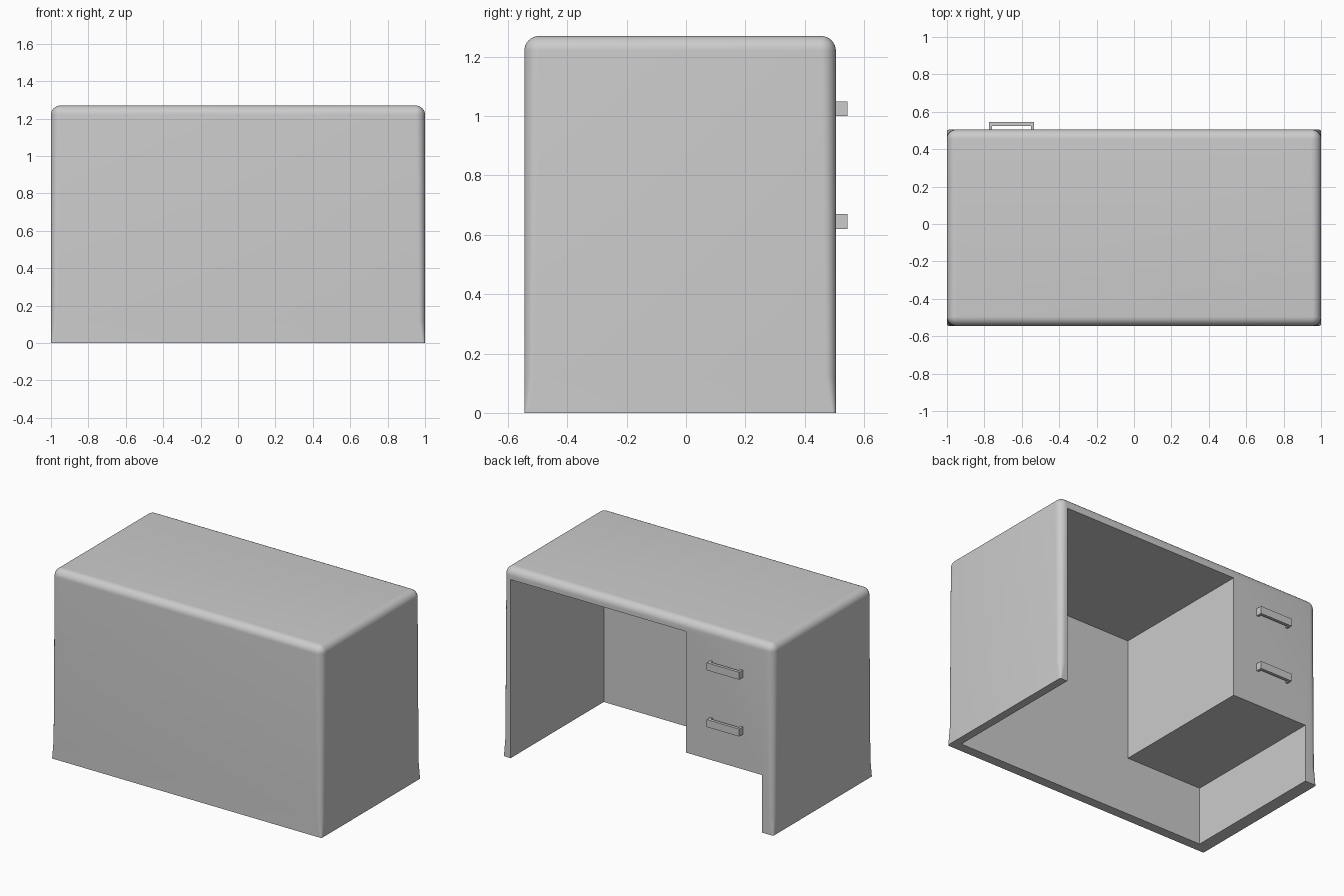
import bpy
import bmesh
from math import cos, sin, pi

cube = bpy.data.objects.get("Cube")
if cube:
    bpy.data.objects.remove(cube, do_unlink=True)

# Overall sizes
FRONT, BACK, HEIGHT, R = -0.545, 0.505, 1.27, 0.05
MID, HALF_Y = (FRONT + BACK) / 2, (BACK - FRONT) / 2

grey = bpy.data.materials.new("light_grey")
grey.use_nodes = True
grey.diffuse_color = (0.6, 0.6, 0.6, 1)
grey.node_tree.nodes["Principled BSDF"].inputs["Base Color"].default_value = (0.6, 0.6, 0.6, 1)


def make_object(name, bm):
    bmesh.ops.recalc_face_normals(bm, faces=bm.faces)
    mesh = bpy.data.meshes.new(name)
    bm.to_mesh(mesh)
    bm.free()
    mesh.materials.append(grey)
    obj = bpy.data.objects.new(name, mesh)
    bpy.context.collection.objects.link(obj)
    return obj


def rounded_ring(bm, inset, radius, z, steps=8):
    """Rounded rectangle of vertices at height z."""
    verts = []
    for corner, (sx, sy) in enumerate([(1, 1), (-1, 1), (-1, -1), (1, -1)]):
        cx = sx * (1 - inset - radius)
        cy = MID + sy * (HALF_Y - inset - radius)
        for i in range(steps + 1):
            a = (corner + i / steps) * pi / 2
            verts.append(bm.verts.new((cx + radius * cos(a), cy + radius * sin(a), z)))
    return verts


def extrude_profile(name, points, y0, y1):
    """Extrude an (x, z) outline along y."""
    bm = bmesh.new()
    face = bm.faces.new([bm.verts.new((x, y0, z)) for x, z in points])
    out = bmesh.ops.extrude_face_region(bm, geom=[face])
    new = [v for v in out["geom"] if isinstance(v, bmesh.types.BMVert)]
    bmesh.ops.translate(bm, verts=new, vec=(0, y1 - y0, 0))
    return make_object(name, bm)


# Desk body: square at the foot, softly rounded on the sides and top
bm = bmesh.new()
levels = [(0, 0.012, 0), (0, 0.035, 0.12)]
for i in range(9):
    a = i / 8 * pi / 2
    levels.append((R * (1 - cos(a)), max(R * cos(a), 0.001), HEIGHT - R + R * sin(a)))
rings = [rounded_ring(bm, *level) for level in levels]
for low, high in zip(rings, rings[1:]):
    for i in range(len(low)):
        j = (i + 1) % len(low)
        bm.faces.new((low[i], low[j], high[j], high[i]))
bm.faces.new(rings[0])
bm.faces.new(rings[-1])
desk = make_object("desk_body", bm)

# Knee space and the gap below the drawers, cut up to the front panel
LEFT, RIGHT, DRAWER_SIDE, DRAWER_BOTTOM, CEILING = 0.945, -0.915, -0.355, 0.385, 1.195
outline = [(LEFT, -0.1), (LEFT, CEILING), (DRAWER_SIDE, CEILING),
           (DRAWER_SIDE, DRAWER_BOTTOM), (RIGHT, DRAWER_BOTTOM), (RIGHT, -0.1)]
cutter = extrude_profile("knee_space_cutter", outline, -0.48, 0.7)
cutter.hide_render = True
cut = desk.modifiers.new("knee_space", "BOOLEAN")
cut.operation = "DIFFERENCE"
cut.solver = "EXACT"
cut.object = cutter
bpy.ops.object.select_all(action="DESELECT")
bpy.context.view_layer.objects.active = desk
desk.select_set(True)
bpy.ops.object.modifier_apply(modifier=cut.name)
bpy.data.objects.remove(cutter, do_unlink=True)
bpy.ops.object.shade_smooth_by_angle(angle=pi / 6)


# Drawer handles: a bar on two posts
def handle(name, z):
    x0, x1, y0, y1 = -0.775, -0.535, BACK - 0.005, 0.545
    post, bar = 0.016, 0.02
    points = [(x0, y0), (x0, y1), (x1, y1), (x1, y0), (x1 - post, y0),
              (x1 - post, y1 - bar), (x0 + post, y1 - bar), (x0 + post, y0)]
    bm = bmesh.new()
    face = bm.faces.new([bm.verts.new((x, y, z)) for x, y in points])
    out = bmesh.ops.extrude_face_region(bm, geom=[face])
    new = [v for v in out["geom"] if isinstance(v, bmesh.types.BMVert)]
    bmesh.ops.translate(bm, verts=new, vec=(0, 0, 0.05))
    make_object(name, bm)


handle("upper_drawer_handle", 1.0)
handle("lower_drawer_handle", 0.62)
